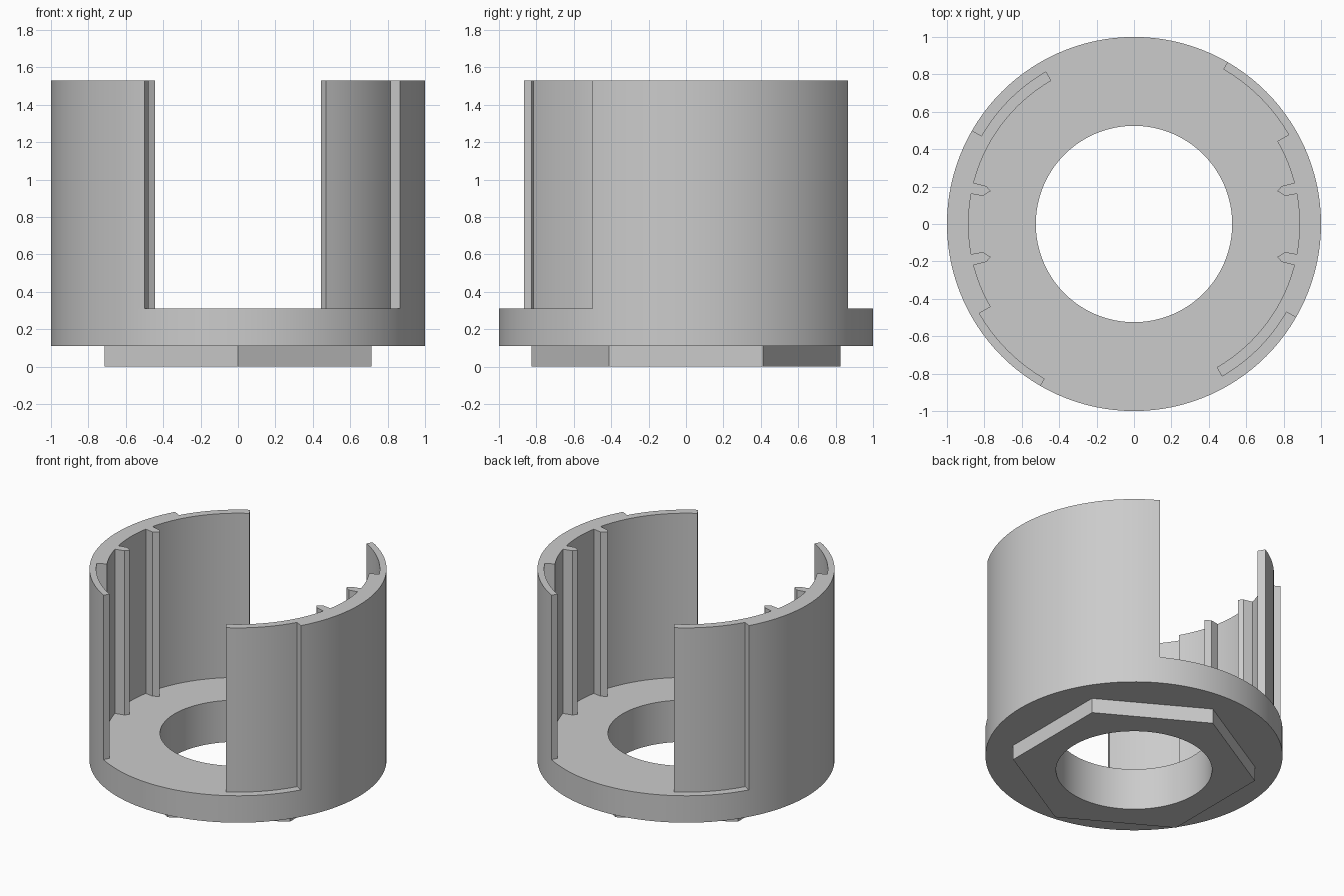
import bpy
import bmesh
from math import sin, cos, radians, pi

cube = bpy.data.objects.get("Cube")
if cube:
    bpy.data.objects.remove(cube)

SEG = 120
HOLE = 0.525
BASE_LOW, BASE_TOP, WALL_TOP = 0.11, 0.31, 1.53
OUTER, LIP_IN, TONGUE_OUT, INNER = 1.0, 0.955, 0.942, 0.885

grey = bpy.data.materials.new("light grey")
grey.use_nodes = True
colour = (0.6, 0.6, 0.6, 1)
grey.diffuse_color = colour
grey.node_tree.nodes["Principled BSDF"].inputs["Base Color"].default_value = colour


def polar(r, degrees):
    return r * cos(radians(degrees)), r * sin(radians(degrees))


def arc(r, start, end, step=3):
    """Points on an arc, both ends included."""
    n = max(1, round(abs(end - start) / step))
    return [polar(r, start + (end - start) * i / n) for i in range(n + 1)]


def finish(name, bm):
    bmesh.ops.recalc_face_normals(bm, faces=bm.faces)
    mesh = bpy.data.meshes.new(name)
    bm.to_mesh(mesh)
    bm.free()
    mesh.materials.append(grey)
    obj = bpy.data.objects.new(name, mesh)
    bpy.context.collection.objects.link(obj)
    bpy.ops.object.select_all(action="DESELECT")
    obj.select_set(True)
    bpy.context.view_layer.objects.active = obj
    bpy.ops.object.shade_smooth_by_angle(angle=radians(20))
    return obj


def holed_plate(name, outline, z0, z1):
    """Plate with a round hole; outline gives the outer radius at an angle."""
    bm = bmesh.new()
    loops = []
    for i in range(SEG):
        a = 360 * i / SEG
        section = [(outline(a), z0), (outline(a), z1), (HOLE, z1), (HOLE, z0)]
        loops.append([bm.verts.new((*polar(r, a), z)) for r, z in section])
    for i in range(SEG):
        p, q = loops[i], loops[(i + 1) % SEG]
        for j in range(4):
            k = (j + 1) % 4
            bm.faces.new((p[j], q[j], q[k], p[k]))
    return finish(name, bm)


def extrude_outline(name, points, z0, z1):
    bm = bmesh.new()
    face = bm.faces.new([bm.verts.new((x, y, z0)) for x, y in points])
    top = bmesh.ops.extrude_face_region(bm, geom=[face], use_keep_orig=True)
    verts = [v for v in top["geom"] if isinstance(v, bmesh.types.BMVert)]
    bmesh.ops.translate(bm, verts=verts, vec=(0, 0, z1 - z0))
    return finish(name, bm)


# Round base and the hexagonal boss under it
holed_plate("base_ring", lambda a: OUTER, BASE_LOW, BASE_TOP)
holed_plate("hexagon_boss",
            lambda a: 0.715 / cos(radians((a + 30) % 60 - 30)), 0, BASE_LOW)

# Wall section: thin outer lip at one end, thin inner tongue at the other,
# and two pointed guide ribs on the inside
rib = [(0.857, 0.22), (0.79, 0.203), (0.767, 0.176), (0.807, 0.15), (0.87, 0.161)]
rib_mirrored = [(x, -y) for x, y in reversed(rib)]
section = (arc(OUTER, -30, 60) + arc(LIP_IN, 60, 30) + arc(INNER, 30, 15.5)
           + rib + arc(INNER, 9, -9) + rib_mirrored
           + arc(INNER, -15.5, -60) + arc(TONGUE_OUT, -60, -30))

for name, turn in (("left_wall", 0), ("right_wall", pi)):
    wall = extrude_outline(name, section, BASE_TOP, WALL_TOP)
    wall.rotation_euler.z = turn
